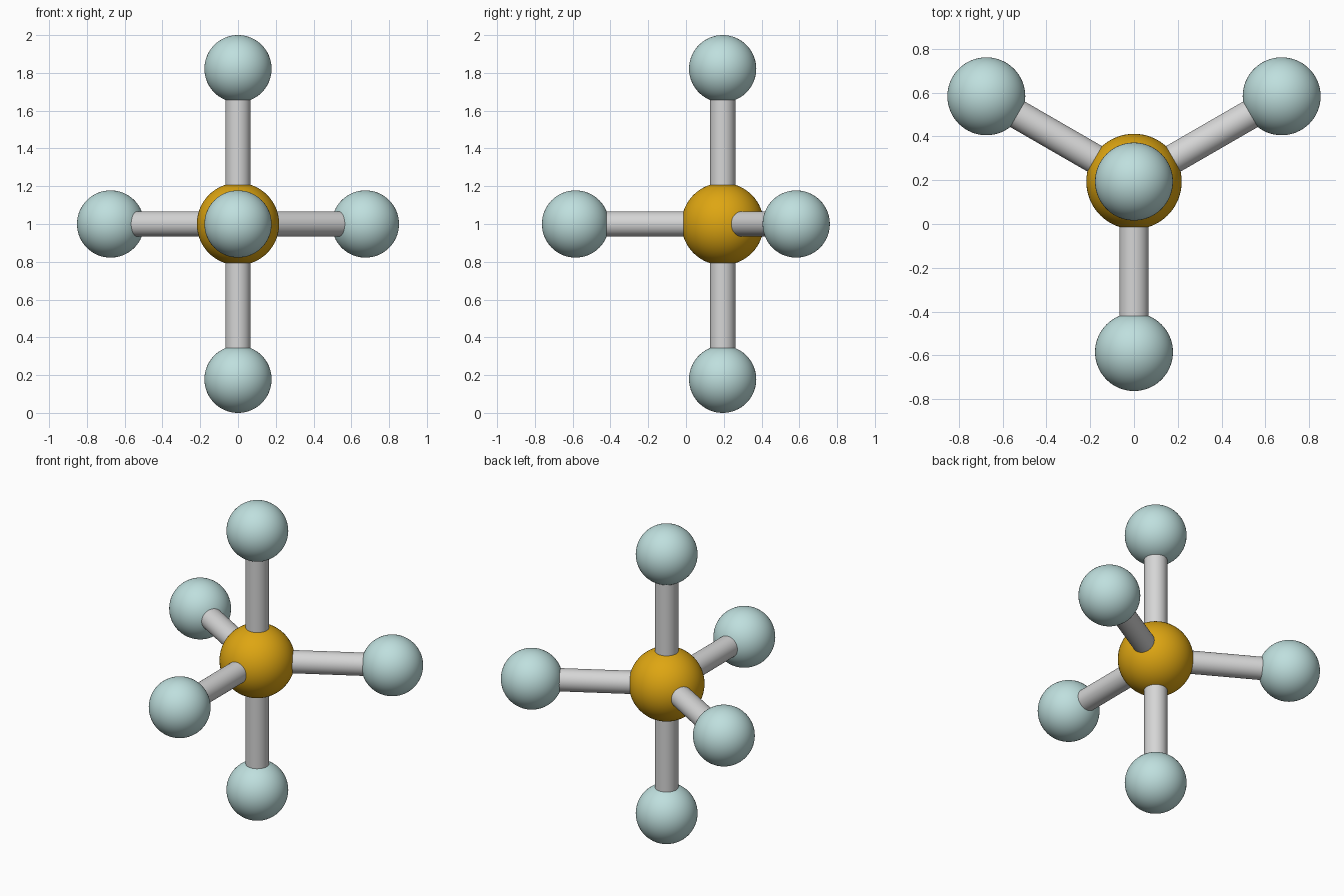
import bpy
from math import sin, cos, radians
from mathutils import Vector

cube = bpy.data.objects.get("Cube")
if cube:
    bpy.data.objects.remove(cube, do_unlink=True)


def material(name, rgb):
    mat = bpy.data.materials.new(name)
    mat.use_nodes = True
    mat.diffuse_color = (*rgb, 1)
    mat.node_tree.nodes["Principled BSDF"].inputs["Base Color"].default_value = (*rgb, 1)
    return mat


gold = material("gold", (0.73, 0.38, 0.006))
pale_teal = material("pale_teal", (0.52, 0.74, 0.73))
light_grey = material("light_grey", (0.67, 0.67, 0.67))


def finish(name, mat):
    obj = bpy.context.object
    obj.name = name
    obj.data.materials.append(mat)
    bpy.ops.object.shade_smooth_by_angle()


def ball(name, centre, radius, mat):
    bpy.ops.mesh.primitive_uv_sphere_add(segments=64, ring_count=32, radius=radius, location=centre)
    finish(name, mat)


def rod(name, start, end, radius, mat):
    axis = end - start
    bpy.ops.mesh.primitive_cylinder_add(
        vertices=48, radius=radius, depth=axis.length, location=(start + end) / 2,
        rotation=axis.to_track_quat("Z", "Y").to_euler())
    finish(name, mat)


# Central ball
centre = Vector((0, 0.194, 1))
ball("centre_ball", centre, 0.218, gold)

# Outer balls: two on the vertical axis, three spaced evenly around the middle
arms = {"top": Vector((0, 0, 0.822)), "bottom": Vector((0, 0, -0.822))}
for side, angle in (("front", -90), ("back_left", 30), ("back_right", 150)):
    arms[side] = 0.779 * Vector((cos(radians(angle)), sin(radians(angle)), 0))

for side, offset in arms.items():
    ball(side + "_ball", centre + offset, 0.178, pale_teal)
    rod(side + "_rod", centre, centre + offset, 0.067, light_grey)
